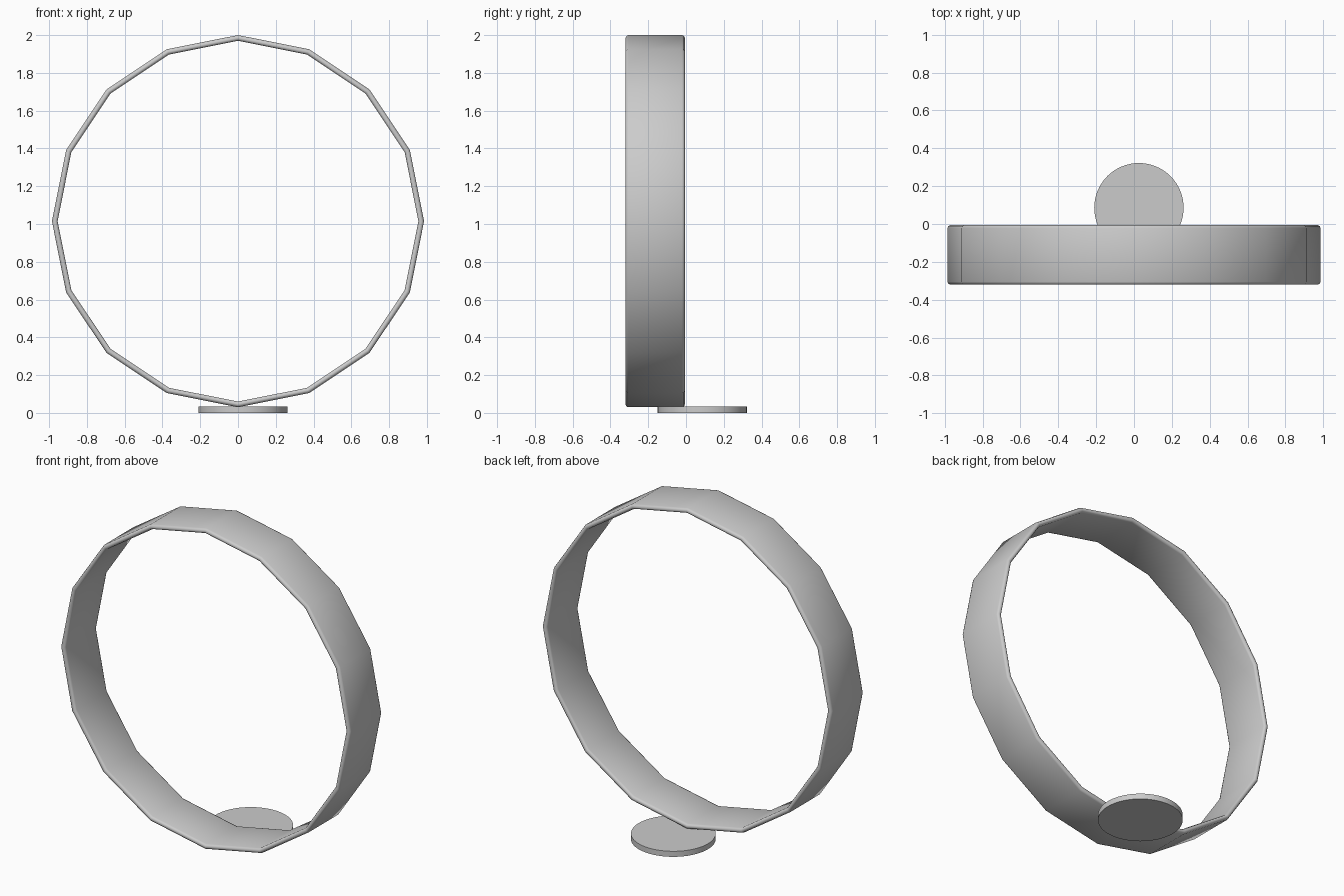
import bpy, bmesh
from math import sin, cos, pi, radians

if "Cube" in bpy.data.objects:
    bpy.data.objects.remove(bpy.data.objects["Cube"])

SIDES = 16
CENTRE_Z, OUTER_R = 1.015, 0.985
THICK, Y_FRONT, Y_BACK = 0.03, -0.32, -0.006


def rounded_profile(steps=4):
    """Band cross-section as (radius, y): thin strip with rounded rims."""
    half = THICK / 2
    mid = OUTER_R - half
    pts = []
    for y, start in ((Y_BACK - half, 0), (Y_FRONT + half, pi)):
        for i in range(steps + 1):
            a = start + pi * i / steps
            pts.append((mid + half * cos(a), y + half * sin(a)))
    return pts


# sixteen-sided hoop, made by sweeping the profile around the y axis
bm = bmesh.new()
profile = rounded_profile()
rings = []
for s in range(SIDES):
    a = 2 * pi * s / SIDES
    rings.append([bm.verts.new((r * cos(a), y, CENTRE_Z + r * sin(a)))
                  for r, y in profile])
n = len(profile)
for s in range(SIDES):
    p, q = rings[s], rings[(s + 1) % SIDES]
    for i in range(n):
        j = (i + 1) % n
        bm.faces.new((p[i], p[j], q[j], q[i]))
bmesh.ops.recalc_face_normals(bm, faces=bm.faces)
mesh = bpy.data.meshes.new("hoop")
bm.to_mesh(mesh)
bm.free()
hoop = bpy.data.objects.new("hoop", mesh)
bpy.context.collection.objects.link(hoop)
bpy.ops.object.select_all(action='DESELECT')
hoop.select_set(True)
bpy.context.view_layer.objects.active = hoop
bpy.ops.object.shade_smooth_by_angle(angle=radians(50))

# round base disc
bpy.ops.mesh.primitive_cylinder_add(vertices=64, radius=0.236, depth=0.034,
                                    location=(0.026, 0.086, 0.017))
bpy.context.object.name = "base_disc"
bpy.ops.object.shade_smooth_by_angle(angle=radians(30))
